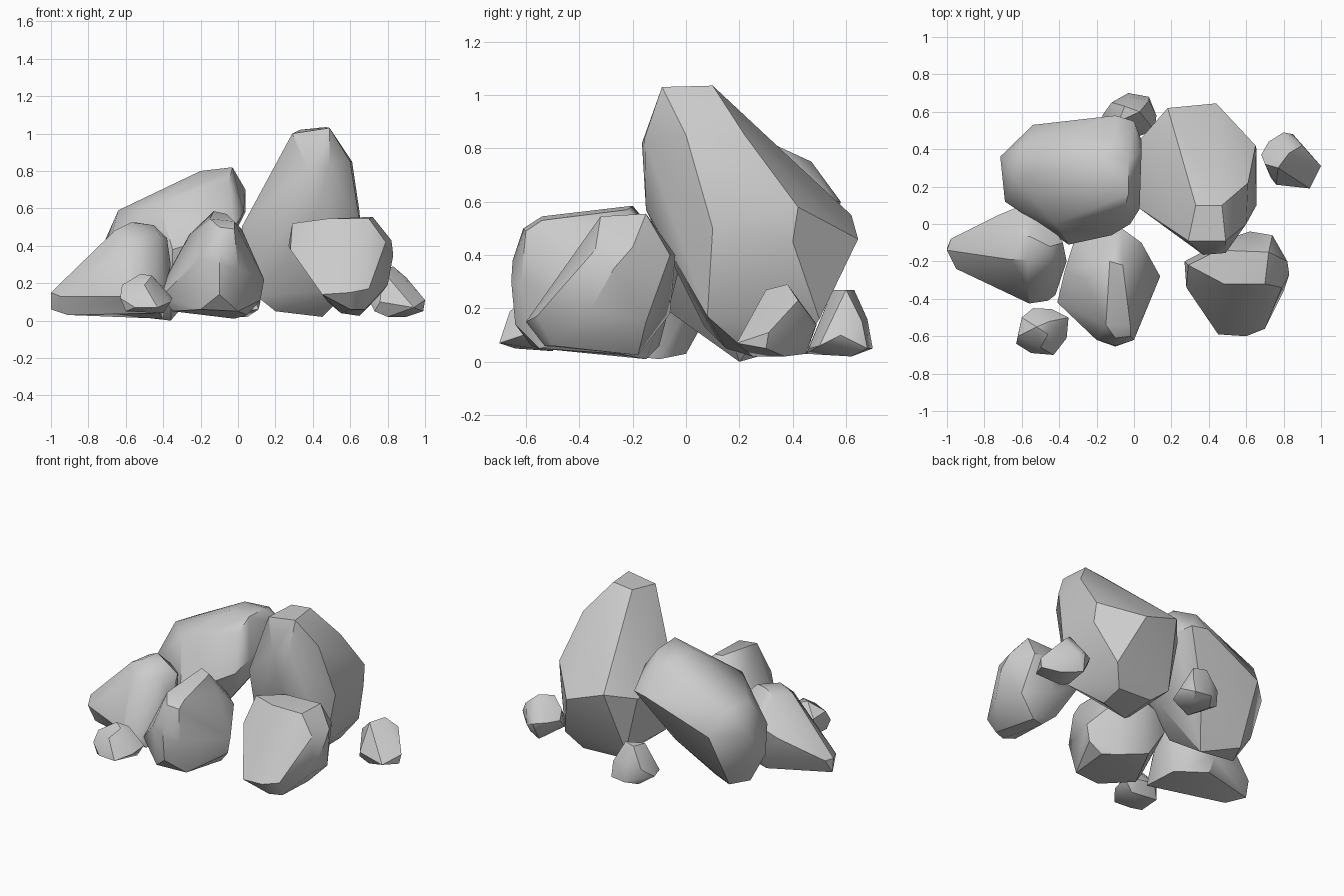
import bpy, bmesh, math


def rock(name, *levels):
    """Faceted boulder: a hull pulled tight over its corners, listed crown to foot."""
    bm = bmesh.new()
    for level in levels:
        for corner in level:
            bm.verts.new(corner)
    bmesh.ops.convex_hull(bm, input=bm.verts)
    bmesh.ops.delete(bm, geom=[v for v in bm.verts if not v.link_faces], context='VERTS')
    # merge nearly flat facets into larger ones
    bmesh.ops.dissolve_limit(bm, angle_limit=math.radians(5), verts=bm.verts, edges=bm.edges)
    bmesh.ops.recalc_face_normals(bm, faces=bm.faces)
    me = bpy.data.meshes.new(name)
    bm.to_mesh(me)
    bm.free()
    ob = bpy.data.objects.new(name, me)
    bpy.context.collection.objects.link(ob)
    bpy.ops.object.select_all(action='DESELECT')
    ob.select_set(True)
    bpy.context.view_layer.objects.active = ob
    bpy.ops.object.shade_smooth_by_angle(angle=math.radians(35))
    return ob


# tall boulder, back right
rock("tall_boulder",
     [(.29, -.09, 1.0), (.49, -.09, 1.03), (.47, .10, 1.035), (.33, .10, 1.02)],
     [(.37, -.165, .82), (.49, -.155, .84), (.60, 0, .85), (.61, .22, .85), (.21, .08, .81)],
     [(.42, -.15, .57), (.655, .10, .5), (.65, .42, .58), (.655, .40, .45),
      (.44, .645, .46), (.18, .62, .55), (.04, .46, .5), (.02, .09, .5)],
     [(.10, .07, .13), (.60, .08, .17), (.55, .5, .16), (.12, .47, .13)],
     [(.2, .15, .05), (.45, .25, .02), (.47, .42, .04), (.22, .42, .05)])

# leaning boulder, back left
rock("leaning_boulder",
     [(-.2, .20, .80), (-.03, .16, .82), (-.03, .34, .81), (-.2, .36, .80),
      (-.05, .08, .74), (-.1, .47, .75), (.04, .38, .70)],
     [(-.42, .0, .63), (-.64, .25, .59), (-.60, .42, .58), (-.1, .58, .6), (0, .55, .6),
      (.04, .45, .58), (.03, .08, .58)],
     [(-.02, 0, .5), (-.12, -.06, .45), (-.35, -.11, .38), (-.69, .12, .4),
      (-.715, .36, .42), (-.54, .53, .42)],
     [(-.35, -.08, .2), (-.69, .14, .2), (-.66, .32, .15), (-.2, .4, .27), (-.1, .1, .3)],
     [(-.62, .2, .03), (-.56, .34, .04), (-.36, .2, 0)])

# boulder with a low tail, left
rock("tailed_boulder",
     [(-.66, -.19, .48), (-.62, -.05, .49), (-.57, -.19, .525), (-.55, -.07, .525),
      (-.45, -.12, .51)],
     [(-.42, -.22, .46), (-.38, -.1, .44), (-.57, -.33, .41), (-.6, .1, .36),
      (-.72, .05, .28), (-.5, .09, .36), (-.36, -.2, .3)],
     [(-.4, -.3, .2), (-.46, -.41, .1), (-.56, -.425, .13), (-.6, .05, .12)],
     [(-.98, -.08, .15), (-1, -.14, .15), (-.95, -.11, .19), (-.95, -.24, .13),
      (-1, -.13, .06), (-.91, -.22, .03)],
     [(-.42, -.38, .04), (-.4, -.1, .01), (-.6, 0, .03)])

# centre front boulder
rock("centre_boulder",
     [(-.13, -.2, .585), (-.06, -.22, .57), (-.15, -.54, .545), (-.02, -.54, .53)],
     [(-.02, -.60, .49), (-.1, -.61, .5), (-.1, -.65, .38), (-.26, -.3, .46), (.02, -.25, .49)],
     [(-.2, -.62, .34), (-.1, -.655, .3), (0, -.62, .28), (.04, -.1, .35),
      (-.07, -.02, .37), (-.2, -.03, .33)],
     [(.14, -.28, .22), (.07, -.45, .22), (-.32, -.09, .25), (-.37, -.25, .26),
      (-.41, -.42, .13), (.12, -.28, .11), (-.1, -.64, .14)],
     [(-.35, -.4, .05), (-.2, -.58, .06), (0, -.55, .05), (-.02, -.15, .01),
      (.05, -.25, .03), (-.2, -.1, .06)])

# right front boulder
rock("right_boulder",
     [(.29, -.22, .52), (.45, -.14, .54), (.48, -.32, .545), (.72, -.15, .555), (.7, -.32, .545)],
     [(.82, -.2, .43), (.83, -.27, .35), (.79, -.34, .42), (.74, -.06, .4), (.62, -.04, .4),
      (.5, -.08, .35), (.27, -.2, .4), (.28, -.34, .38)],
     [(.36, -.45, .27), (.45, -.59, .14), (.6, -.6, .15), (.7, -.56, .17), (.8, -.36, .19),
      (.77, -.15, .15), (.6, -.06, .18)],
     [(.6, -.53, .06), (.68, -.5, .06), (.48, -.17, .1), (.65, -.18, .025), (.55, -.22, .04)])

# three loose stones
rock("front_stone",
     [(-.52, -.55, .25), (-.45, -.52, .23), (-.46, -.59, .24), (-.62, -.6, .19), (-.5, -.66, .19)],
     [(-.6, -.5, .17), (-.54, -.45, .13), (-.44, -.455, .12), (-.35, -.5, .12),
      (-.36, -.61, .10), (-.43, -.70, .07), (-.55, -.69, .07), (-.63, -.64, .12)],
     [(-.6, -.5, .06), (-.4, -.5, .04), (-.6, -.64, .05)])
rock("right_stone",
     [(.83, .38, .29), (.77, .3, .27), (.90, .42, .23), (.70, .32, .2)],
     [(.68, .37, .15), (.72, .44, .15), (.8, .49, .14), (.85, .48, .12), (1, .31, .11),
      (.94, .19, .07), (.76, .21, .1)],
     [(.99, .3, .05), (.73, .25, .05), (.8, .25, .02), (.9, .37, .02), (.78, .45, .03)])
rock("back_stone",
     [(-.05, .63, .27), (.03, .6, .27), (-.08, .55, .27), (.08, .66, .15), (-.12, .65, .14)],
     [(-.03, .68, .16), (-.03, .7, .05), (.08, .68, .05), (.12, .58, .1), (.11, .5, .06),
      (-.17, .58, .08), (-.14, .48, .08)],
     [(0, .46, .05), (-.05, .45, .03), (.05, .62, .02), (-.08, .62, .02)])
